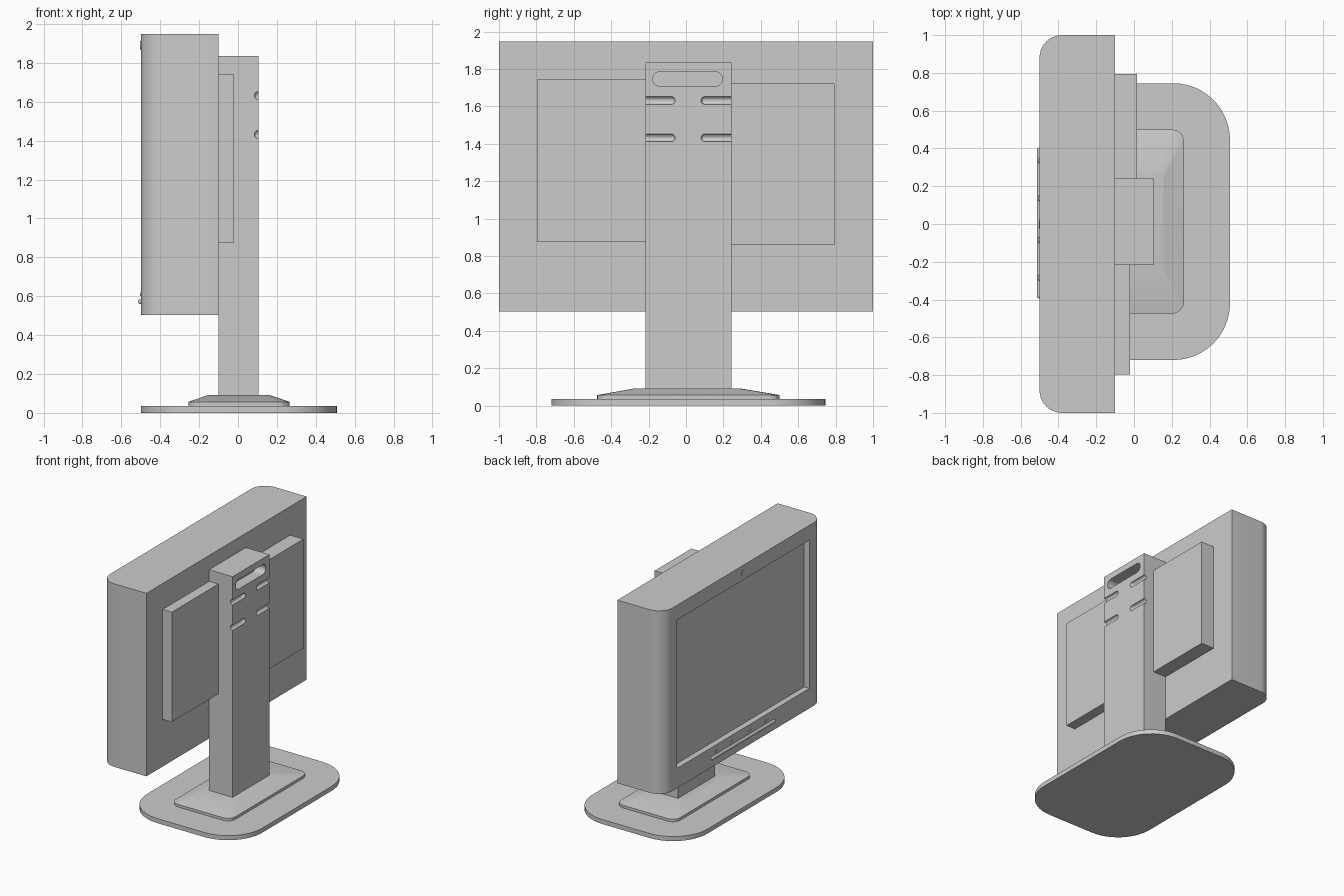
import bpy, bmesh, math
from mathutils import Matrix

if "Cube" in bpy.data.objects:
    bpy.data.objects.remove(bpy.data.objects["Cube"])

grey = bpy.data.materials.new("plain grey")
grey.diffuse_color = (0.6, 0.6, 0.6, 1)
grey.use_nodes = True
grey.node_tree.nodes["Principled BSDF"].inputs["Base Color"].default_value = grey.diffuse_color


def finish(name, bm):
    bmesh.ops.recalc_face_normals(bm, faces=bm.faces)
    me = bpy.data.meshes.new(name)
    bm.to_mesh(me)
    bm.free()
    ob = bpy.data.objects.new(name, me)
    bpy.context.collection.objects.link(ob)
    me.materials.append(grey)
    return ob


def outline(a0, a1, b0, b1, radii, n=12):
    """Rounded rectangle; radii start at (a0, b0) and go anticlockwise."""
    pts = []
    corners = [(a0, b0, 1, 1), (a1, b0, -1, 1), (a1, b1, -1, -1), (a0, b1, 1, -1)]
    for k, ((a, b, sa, sb), r) in enumerate(zip(corners, radii)):
        if r == 0:
            pts.append((a, b))
            continue
        for i in range(n + 1):
            t = math.pi + (k + i / n) * math.pi / 2
            pts.append((a + sa * r + r * math.cos(t), b + sb * r + r * math.sin(t)))
    return pts


def loft(name, layers, axis="z"):
    """Skin between matching outlines; layers are (height, outline)."""
    bm = bmesh.new()
    place = (lambda a, b, h: (a, b, h)) if axis == "z" else (lambda a, b, h: (h, a, b))
    rings = [[bm.verts.new(place(a, b, h)) for a, b in pts] for h, pts in layers]
    for low, high in zip(rings, rings[1:]):
        for i in range(len(low)):
            j = (i + 1) % len(low)
            bm.faces.new((low[i], low[j], high[j], high[i]))
    bm.faces.new(rings[0][::-1])
    bm.faces.new(rings[-1])
    return finish(name, bm)


def box(name, x0, x1, y0, y1, z0, z1):
    pts = outline(x0, x1, y0, y1, (0, 0, 0, 0))
    return loft(name, [(z0, pts), (z1, pts)])


def slot(name, x0, x1, y0, y1, z0, z1):
    """Round-ended bar extruded along x."""
    pts = outline(y0, y1, z0, z1, [(z1 - z0) * 0.499] * 4, 8)
    return loft(name, [(x0, pts), (x1, pts)], "x")


def capsule(name, x, y0, y1, z, r):
    """Rod with domed ends along y."""
    bm = bmesh.new()
    bmesh.ops.create_uvsphere(bm, u_segments=16, v_segments=9, radius=r,
                              matrix=Matrix.Rotation(math.pi / 2, 4, "X"))
    for v in bm.verts:
        v.co.x += x
        v.co.z += z
        v.co.y += y1 - r if v.co.y > 0 else y0 + r
    return finish(name, bm)


def cut(ob, cutter):
    mod = ob.modifiers.new(cutter.name, "BOOLEAN")
    mod.operation = "DIFFERENCE"
    mod.solver = "EXACT"
    mod.object = cutter
    bpy.context.view_layer.objects.active = ob
    bpy.ops.object.modifier_apply(modifier=mod.name)
    bpy.data.objects.remove(cutter)


def smooth(ob, angle=15):
    bpy.ops.object.select_all(action="DESELECT")
    ob.select_set(True)
    bpy.context.view_layer.objects.active = ob
    bpy.ops.object.shade_smooth_by_angle(angle=math.radians(angle))


# Foot plate and the sloped riser on it
plate = outline(-0.5, 0.508, -0.72, 0.745, [0.3] * 4)
foot = loft("foot_plate", [(0, plate), (0.036, plate)])
wide = outline(-0.255, 0.265, -0.475, 0.5, [0.065] * 4, 6)
narrow = outline(-0.15, 0.157, -0.27, 0.285, [0.03] * 4, 6)
riser = loft("foot_riser", [(0.03, wide), (0.057, wide), (0.093, narrow)])

# Column with a cable slot and four side grooves
column = box("column", -0.1, 0.105, -0.217, 0.242, 0.09, 1.835)
cut(column, slot("slot_cutter", 0.02, 0.2, -0.178, 0.195, 1.708, 1.785))
for z in (1.632, 1.432):
    for y0, y1 in ((-0.3, -0.058), (0.08, 0.32)):
        cut(column, capsule("groove_cutter", 0.105, y0, y1, z, 0.021))

# Screen housing with rounded front edges and a recessed screen
shell = outline(-0.5, -0.1, -1, 1, (0.12, 0, 0, 0.12))
housing = loft("screen_housing", [(0.503, shell), (1.948, shell)])
cut(housing, box("screen_cutter", -0.6, -0.453, -0.825, 0.825, 0.66, 1.832))

# Raised panels on the rear
box("rear_panel_a", -0.11, -0.02, -0.797, -0.21, 0.876, 1.743)
box("rear_panel_b", -0.11, 0.015, 0.235, 0.793, 0.86, 1.722)

# Front trim bar, buttons and top indicator
bar = capsule("trim_bar", -0.5, -0.395, 0.405, 0.573, 0.014)
buttons = [slot("button", -0.505, -0.49, y - 0.013, y + 0.013, 0.6, 0.62)
           for y in (0.335, 0.135, -0.085, -0.285)]
lens = slot("indicator", -0.503, -0.49, -0.025, 0.025, 1.868, 1.912)

for ob in [foot, riser, column, housing, bar, lens] + buttons:
    smooth(ob)
